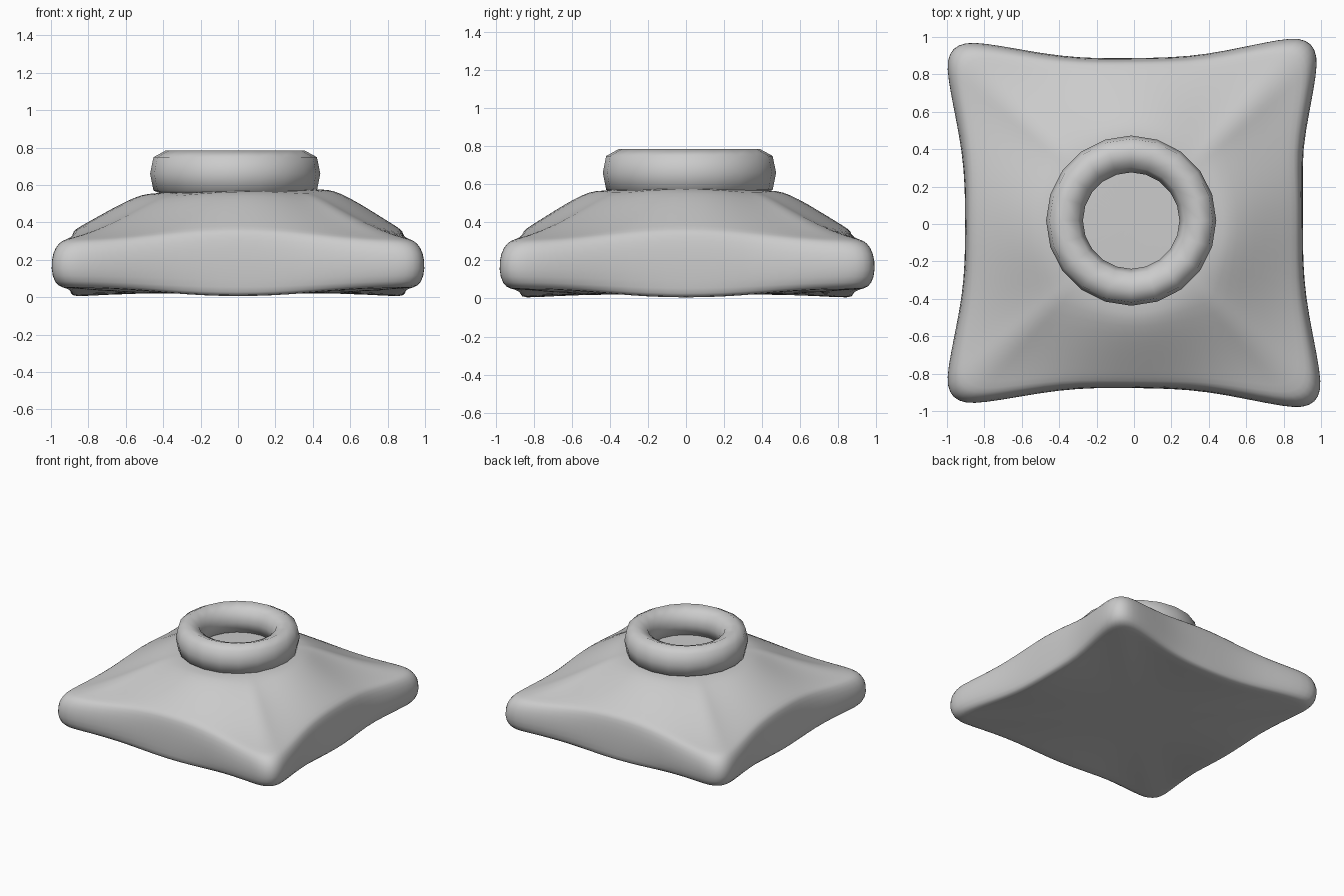
import bpy, bmesh, math

if "Cube" in bpy.data.objects:
    bpy.data.objects.remove(bpy.data.objects["Cube"])


def loft(name, rings, close_loop=False, caps=True):
    """Skin a list of equally sized point rings into one smooth mesh."""
    bm = bmesh.new()
    vs = [[bm.verts.new(p) for p in r] for r in rings]
    n = len(rings[0])
    pairs = list(zip(vs, vs[1:]))
    if close_loop:
        pairs.append((vs[-1], vs[0]))
    for a, b in pairs:
        for i in range(n):
            j = (i + 1) % n
            bm.faces.new((a[i], a[j], b[j], b[i]))
    if caps:
        bm.faces.new(vs[0][::-1])
        bm.faces.new(vs[-1])
    bmesh.ops.recalc_face_normals(bm, faces=bm.faces[:])
    me = bpy.data.meshes.new(name)
    bm.to_mesh(me)
    bm.free()
    me.shade_smooth()
    ob = bpy.data.objects.new(name, me)
    bpy.context.collection.objects.link(ob)
    return ob


# Pinched-square outline: half a side as (along, outward, corner weight)
half = [(0, .90, 0), (.2, .90, .1), (.4, .915, .42), (.6, .952, .78),
        (.8, .99, 1), (.9, .995, 1), (.965, .965, 1)]
side = [(-a, o, c) for a, o, c in half[:0:-1]] + half[:-1]
outline = []
for k in range(4):
    ca, sa = math.cos(k * math.pi / 2), math.sin(k * math.pi / 2)
    for a, o, c in side:
        x, y = o * ca - a * sa, o * sa + a * ca
        # the four corners are slightly uneven
        sx = .98 if x > .3 and y > .3 else 1
        outline.append((x * sx, y * (.977 + .013 * x + .006 * y), c))


def rim_ring(mid_scale, corner_scale, h, drop=0.0):
    """Ring around the edge; h runs from edge bottom (0) to edge top (1)."""
    pts = []
    for x, y, c in outline:
        s = mid_scale + (corner_scale - mid_scale) * c
        low, high = .045 * c, .36 - .055 * c
        pts.append((x * s, y * s, low + (high - low) * h + drop))
    return pts


def slope_ring(f, g):
    """Ring blended from the rim (f=0) to the round crown (f=1), height g."""
    pts = []
    for (x, y, z), (ox, oy, c) in zip(rim_ring(.97, .93, 1), outline):
        ang = math.atan2(oy, ox)
        cx, cy = .45 * math.cos(ang), .45 * math.sin(ang)
        # lower along the corner diagonals, slightly fuller along the sides
        gg = g + (.06 - .2 * c) * 4 * f * (1 - f)
        top = .567 + .025 * cx
        pts.append((x + (cx - x) * f, y + (cy - y) * f, z + (top - z) * gg))
    return pts


def flat_ring(r, z):
    return [(r * x, r * y, z) for x, y, c in outline]


# Cushion-like base: underside, edge, slopes and crown
rings = [flat_ring(.2, .02), flat_ring(.6, .022),
         rim_ring(.93, .88, 0, .003), rim_ring(.995, .95, .01),
         rim_ring(1, .99, .12), rim_ring(1.005, 1.01, .4),
         rim_ring(1.0, 1.0, .75), rim_ring(.985, .965, .95)]
for f, g in [(.0, .02), (.15, .17), (.4, .45), (.65, .74), (.85, .94), (1, 1)]:
    rings.append(slope_ring(f, g))
rings.append([(.5 * x, .5 * y, .57) for x, y, z in rings[-1]])
base = loft("base_cushion", rings)
sub = base.modifiers.new("smooth", 'SUBSURF')
sub.levels = sub.render_levels = 1

# Round collar on top, a slightly off-centre torus
profile = [(.455, .66), (.437, .748), (.37, .785), (.285, .75),
           (.258, .66), (.285, .57), (.365, .54), (.437, .57)]
N = 20
collar = loft("collar_ring", [
    [(-.015 + r * math.cos(2 * math.pi * i / N),
      .018 + r * math.sin(2 * math.pi * i / N), z) for i in range(N)]
    for r, z in profile], close_loop=True, caps=False)
